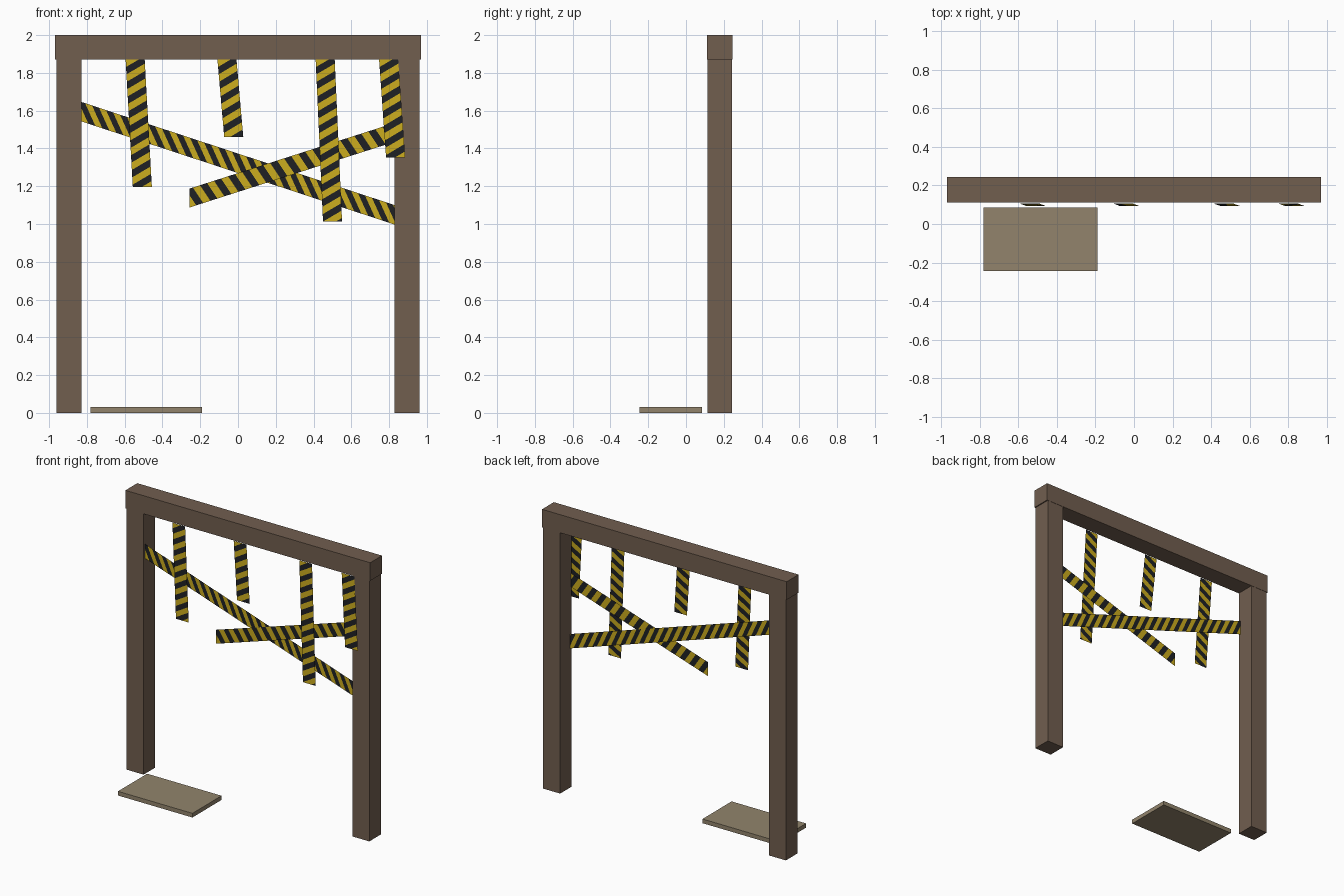
import bpy, bmesh, math
from mathutils import Vector

if "Cube" in bpy.data.objects:
    bpy.data.objects.remove(bpy.data.objects["Cube"])


def material(name, rgb):
    m = bpy.data.materials.new(name)
    lin = [((c / 255 + 0.055) / 1.055) ** 2.4 for c in rgb]
    m.diffuse_color = (*lin, 1)
    m.use_nodes = True
    m.node_tree.nodes["Principled BSDF"].inputs["Base Color"].default_value = m.diffuse_color
    return m


WOOD = material("brown_wood", (113, 94, 79))
BOARD = material("tan_board", (146, 132, 108))
YELLOW = material("tape_yellow", (203, 172, 30))
BLACK = material("tape_black", (30, 32, 36))


def finish(name, bm, mats):
    me = bpy.data.meshes.new(name)
    bm.to_mesh(me)
    bm.free()
    for m in mats:
        me.materials.append(m)
    ob = bpy.data.objects.new(name, me)
    bpy.context.collection.objects.link(ob)
    return ob


def box(name, lo, hi, mat):
    bm = bmesh.new()
    bmesh.ops.create_cube(bm, size=1)
    for v in bm.verts:
        v.co = Vector([lo[i] + (v.co[i] + 0.5) * (hi[i] - lo[i]) for i in range(3)])
    return finish(name, bm, [mat])


PERIOD, SLANT, WIDTH = 0.078, 0.55, 0.105


def tape(name, start, end, across):
    """Flat striped strip: slanted cuts in (length, width) space, then placed."""
    start, end, across = Vector(start), Vector(end), Vector(across)
    length = (end - start).length
    bm = bmesh.new()
    bm.faces.new([bm.verts.new(p) for p in
                  ((0, 0, 0), (length, 0, 0), (length, WIDTH, 0), (0, WIDTH, 0))])
    half = PERIOD / 2
    for k in range(1, int((length + SLANT * WIDTH) / half) + 1):
        bmesh.ops.bisect_plane(bm, geom=bm.verts[:] + bm.edges[:] + bm.faces[:],
                               plane_co=(k * half, 0, 0), plane_no=(1, SLANT, 0))
    for f in bm.faces:
        c = f.calc_center_median()
        f.material_index = int((c.x + SLANT * c.y) / half) % 2
    for v in bm.verts:
        v.co = start + (end - start) * (v.co.x / length) + across * (v.co.y / WIDTH)
    return finish(name, bm, [YELLOW, BLACK])


# Door frame: two posts and a slightly wider lintel
for side, x0, x1 in (("left", -0.962, -0.828), ("right", 0.828, 0.962)):
    box(side + "_post", (x0, 0.113, 0), (x1, 0.243, 1.87), WOOD)
box("lintel", (-0.97, 0.111, 1.87), (0.97, 0.245, 2.0), WOOD)

# Board lying on the floor
box("floor_board", (-0.78, -0.245, 0), (-0.19, 0.085, 0.03), BOARD)

# Hanging tapes, leaning slightly forward: top x, bottom x, bottom z
for i, (xt, xb, zb) in enumerate(((-0.595, -0.557, 1.197), (-0.109, -0.073, 1.46),
                                  (0.411, 0.45, 1.012), (0.747, 0.784, 1.352))):
    tape(f"hanging_tape_{i + 1}", (xt, 0.107, 1.87), (xb, 0.093, zb), (0.101, 0, 0))

# Crossing tapes stretched between the posts
tape("long_cross_tape", (-0.829, 0.13, 1.543), (0.829, 0.13, 0.997), (0, 0, 0.103))
tape("short_cross_tape", (-0.258, 0.122, 1.087), (0.829, 0.122, 1.435), (0, 0, 0.1))
